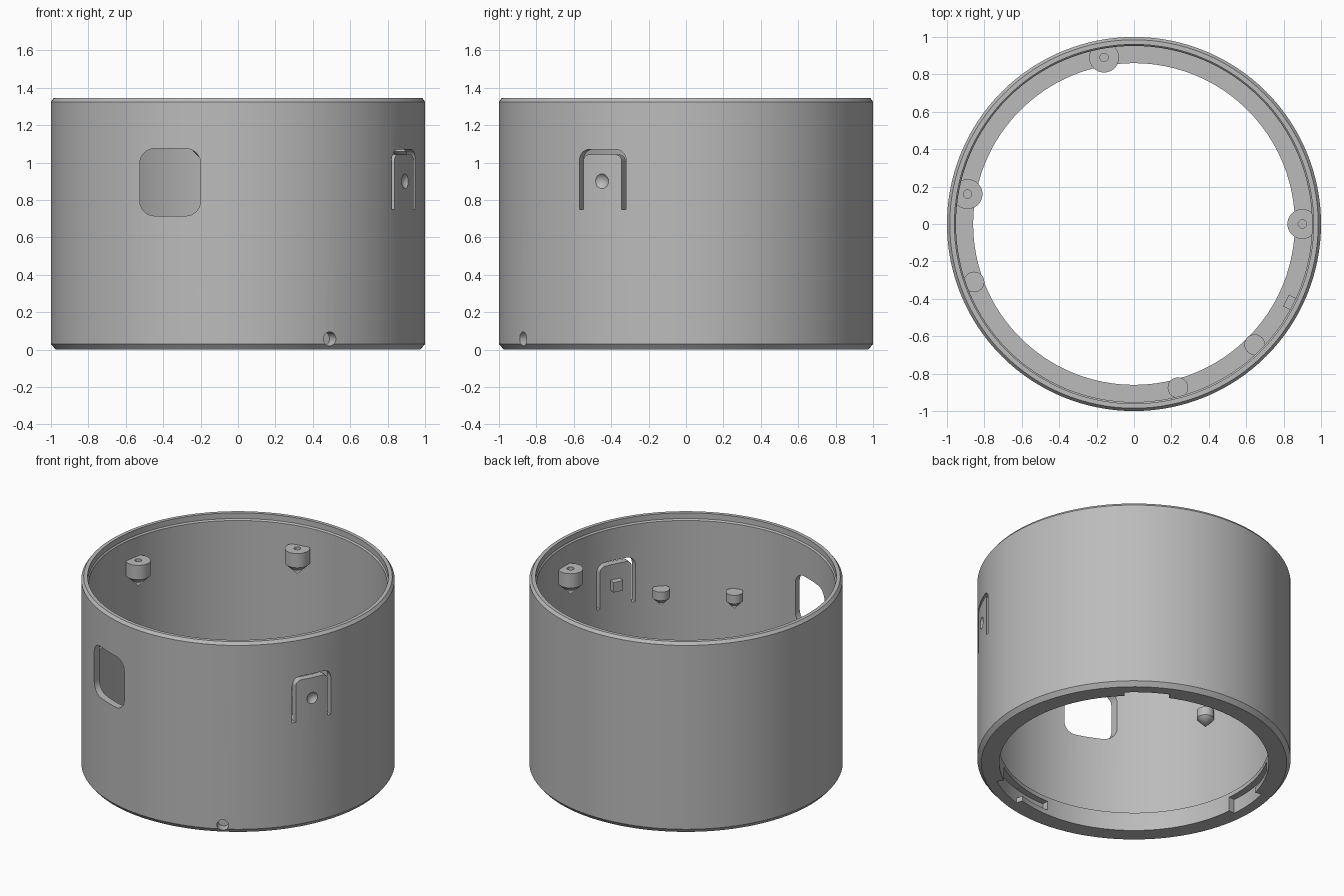
import bpy, bmesh
from math import cos, sin, pi, radians
from mathutils import Vector, Matrix

if "Cube" in bpy.data.objects:
    bpy.data.objects.remove(bpy.data.objects["Cube"], do_unlink=True)

gray = bpy.data.materials.new("plain gray")
gray.use_nodes = True
gray.diffuse_color = (0.5, 0.5, 0.5, 1)
gray.node_tree.nodes["Principled BSDF"].inputs["Base Color"].default_value = (0.5, 0.5, 0.5, 1)


def finish(name, bm):
    bmesh.ops.remove_doubles(bm, verts=bm.verts, dist=1e-5)
    bmesh.ops.recalc_face_normals(bm, faces=bm.faces)
    mesh = bpy.data.meshes.new(name)
    bm.to_mesh(mesh)
    bm.free()
    mesh.materials.append(gray)
    obj = bpy.data.objects.new(name, mesh)
    bpy.context.collection.objects.link(obj)
    return obj


def lathe(name, profile, steps, closed=False, location=(0, 0, 0)):
    bm = bmesh.new()
    verts = [bm.verts.new((r, 0, z)) for r, z in profile]
    edges = [bm.edges.new(p) for p in zip(verts, verts[1:])]
    if closed:
        edges.append(bm.edges.new((verts[-1], verts[0])))
    bmesh.ops.spin(bm, geom=verts + edges, cent=(0, 0, 0), axis=(0, 0, 1),
                   angle=2 * pi, steps=steps)
    bmesh.ops.translate(bm, verts=bm.verts, vec=location)
    return finish(name, bm)


def solid(name, points, vector):
    bm = bmesh.new()
    face = bm.faces.new([bm.verts.new(p) for p in points])
    new = bmesh.ops.extrude_face_region(bm, geom=[face], use_keep_orig=True)["geom"]
    bmesh.ops.translate(bm, vec=vector, verts=[v for v in new if isinstance(v, bmesh.types.BMVert)])
    return finish(name, bm)


def radial_solid(name, outline, degrees, r0, r1):
    # outline is (sideways, height), extruded outwards through the wall
    a = radians(degrees)
    out, side = Vector((cos(a), sin(a), 0)), Vector((-sin(a), cos(a), 0))
    points = [out * r0 + side * u + Vector((0, 0, z)) for u, z in outline]
    return solid(name, points, out * (r1 - r0))


def sector(name, start, end, r0, r1, z0, z1):
    angles = [radians(start + (end - start) * i / 12) for i in range(13)]
    points = [(r1 * cos(a), r1 * sin(a), z0) for a in angles]
    points += [(r0 * cos(a), r0 * sin(a), z0) for a in reversed(angles)]
    return solid(name, points, (0, 0, z1 - z0))


def corner(u, z, r, start):
    return [(u + r * cos(start + pi / 2 * i / 8), z + r * sin(start + pi / 2 * i / 8))
            for i in range(9)]


def arch(half, bottom, top, r):
    return ([(half, bottom)] + corner(half - r, top - r, r, 0)
            + corner(r - half, top - r, r, pi / 2) + [(-half, bottom)])


# Tube with chamfered ends, a stepped rim and a base ring
body = lathe("housing", [
    (0.975, 0), (1, 0.03), (1, 1.325), (0.985, 1.345), (0.96, 1.345),
    (0.96, 1.305), (0.952, 1.295), (0.952, 0.13), (0.86, 0.13), (0.86, 0)], 128, closed=True)

cutters = []

# Rounded window
w0, w1, z0, z1, r = -0.525, -0.2, 0.715, 1.075, 0.08
window = (corner(w1 - r, z1 - r, r, 0) + corner(w0 + r, z1 - r, r, pi / 2)
          + corner(w0 + r, z0 + r, r, pi) + corner(w1 - r, z0 + r, r, 1.5 * pi))
cutters.append(radial_solid("window_cutter", window, -90, 0.6, 1.1))

# Slit that frees the push tab, and its finger dimple
TAB = -26.7
slit = arch(0.14, 0.75, 1.07, 0.06) + arch(0.115, 0.75, 1.043, 0.038)[::-1]
cutters.append(radial_solid("slit_cutter", slit, TAB, 0.85, 1.1))
bm = bmesh.new()
bmesh.ops.create_uvsphere(bm, u_segments=24, v_segments=12, radius=0.05, matrix=Matrix.Translation(
    (1.03 * cos(radians(TAB)), 1.03 * sin(radians(TAB)), 0.9)))
cutters.append(finish("dimple_cutter", bm))

# Blind round hole near the base
circle = [(0.038 * cos(2 * pi * i / 24), 0.057 + 0.038 * sin(2 * pi * i / 24)) for i in range(24)]
cutters.append(radial_solid("hole_cutter", circle, -60.6, 0.93, 1.1))

# Three twist-lock notches in the base ring
for turn in (0, 120, 240):
    cutters.append(sector("entry_cutter", turn - 74, turn - 55, 0.8, 0.905, -0.02, 0.1))
    cutters.append(sector("lock_cutter", turn - 90, turn - 73, 0.8, 0.904, 0.035, 0.099))

bpy.context.view_layer.objects.active = body
for cutter in cutters:
    cutter.hide_render = True
    mod = body.modifiers.new("cut", "BOOLEAN")
    mod.operation, mod.solver, mod.object = "DIFFERENCE", "EXACT", cutter
    bpy.ops.object.modifier_apply(modifier=mod.name)
    bpy.data.objects.remove(cutter, do_unlink=True)

parts = [body]

# Plunger block behind the push tab
h = 0.035
parts.append(radial_solid("tab_plunger", [(-h, 0.9 - h), (h, 0.9 - h), (h, 0.9 + h), (-h, 0.9 + h)],
                          TAB, 0.91, 0.965))

# Large screw bosses with pilot holes
for x, y in ((-0.16, 0.89), (-0.89, 0.16), (0.9, 0)):
    parts.append(lathe("screw_boss", [
        (0, 1.1), (0.022, 1.1), (0.022, 1.16), (0.08, 1.16), (0.08, 1.06), (0, 0.98)],
        32, location=(x, y, 0)))

# Small support pegs
for x, y in ((-0.855, -0.31), (0.645, -0.645), (0.235, -0.875)):
    parts.append(lathe("support_peg", [(0, 0.84), (0.055, 0.84), (0.055, 0.78), (0, 0.72)],
                       32, location=(x, y, 0)))

# Smooth curves, sharp edges
bpy.ops.object.select_all(action="DESELECT")
for part in parts:
    part.select_set(True)
bpy.ops.object.shade_smooth_by_angle(angle=radians(25))
